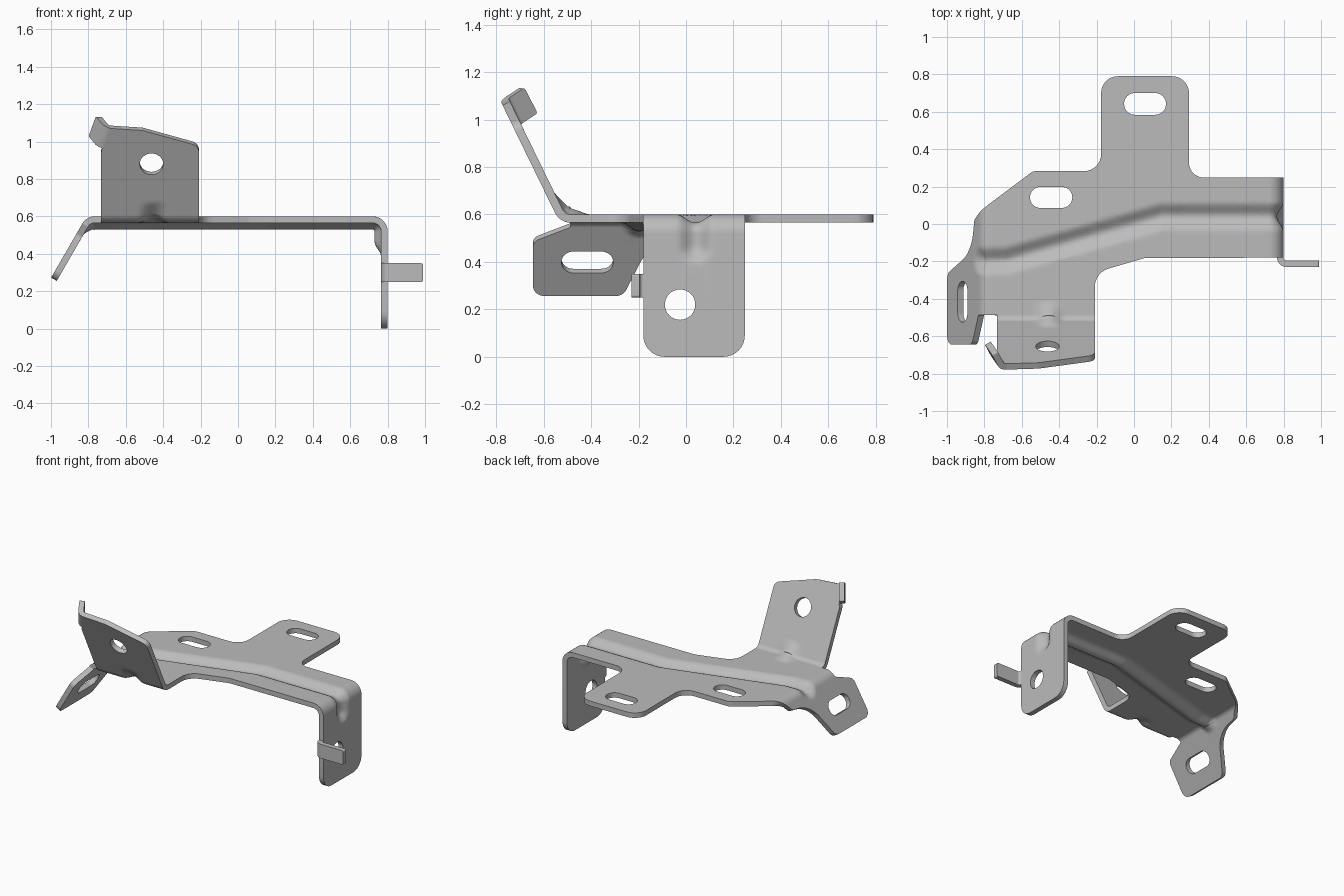
import bpy, bmesh, math
from mathutils import Vector

cube = bpy.data.objects.get("Cube")
if cube:
    bpy.data.objects.remove(cube)

THICK, TOP, CELL = 0.035, 0.6, 0.016


def rounded(points, steps=8):
    """Polygon from (x, y, corner radius) triples with filleted corners."""
    out = []
    for i, (x, y, r) in enumerate(points):
        p = Vector((x, y))
        a = (Vector(points[i - 1][:2]) - p).normalized()
        b = (Vector(points[(i + 1) % len(points)][:2]) - p).normalized()
        if r == 0:
            out.append(p)
            continue
        half = a.angle(b) / 2
        centre = p + (a + b).normalized() * (r / math.sin(half))
        start = p + a * (r / math.tan(half)) - centre
        end = p + b * (r / math.tan(half)) - centre
        sweep = start.angle(end)
        for k in range(steps + 1):
            t = k / steps
            out.append(centre + (start * math.sin((1 - t) * sweep)
                                 + end * math.sin(t * sweep)) / math.sin(sweep))
    return out


def slot(x, y, hx, hy, r):
    r = min(r, min(hx, hy) - 0.0005)
    return rounded([(x - hx, y - hy, r), (x + hx, y - hy, r),
                    (x + hx, y + hy, r), (x - hx, y + hy, r)])


# Flat pattern of the whole sheet, before bending
outline = rounded([
    # right flange, back arm
    (1.366, -.18, .09), (1.366, .248, .09), (.294, .248, .08), (.294, .79, .09),
    (-.176, .79, .09), (-.176, .283, .09), (-.54, .283, .05),
    # left flap
    (-.89, .02, .03), (-.92, -.15, .2), (-1.18, -.265, .05), (-1.18, -.645, .05),
    (-.915, -.645, .04), (-.845, -.487, .01),
    # front flap with its corner lip
    (-.732, -.487, 0), (-.732, -.9, 0), (-.72, -.925, 0), (-.816, -.954, .01),
    (-.776, -1.074, .01), (-.68, -1.045, 0), (-.51, -1.033, .1),
    (-.209, -.94, .05), (-.209, -.26, .1), (.06, -.181, .1),
    # tab on the right flange
    (1.016, -.18, 0), (1.016, -.378, .01), (1.116, -.378, .01), (1.116, -.18, 0)])

holes = [slot(.059, .642, .112, .058, .058),       # back arm slot
         slot(-.443, .142, .113, .056, .056),      # plate slot
         slot(-1.015, -.416, .052, .109, .05),     # left flap slot
         slot(1.146, -.025, .064, .064, .064),     # flange hole
         slot(-.4625, -.833, .063, .063, .063)]    # front flap hole

# Bends: line origin, outward direction, radius, degrees, up/down, region test
BENDS = [
    ((-.70, -.985), (-.956, -.294), .02, 65, 1, lambda u, v: v < -.9 and u < -.6),
    ((0, -.485), (0, -1), .04, 64, 1, lambda u, v: u > -.74 or v < -.8),
    ((0, -.18), (0, -1), .015, 90, 1, lambda u, v: u > .95),
    ((.72, 0), (1, 0), .08, 90, -1, lambda u, v: True),
    ((-.767, 0), (-1, 0), .075, 60, -1, lambda u, v: v > -.7),
]


def bend(p, origin, direction, r, degrees, up):
    n = Vector((*direction, 0)).normalized()
    s = (p - Vector((*origin, 0))).dot(n)
    if s <= 0:
        return p
    arc = r * math.radians(degrees)
    th = min(s, arc) / r
    rest, h = s - min(s, arc), p.z * up
    along = r * math.sin(th) + rest * math.cos(th) - h * math.sin(th)
    rise = r * (1 - math.cos(th)) + rest * math.sin(th) + h * math.cos(th)
    q = p + n * (along - s)
    q.z = rise * up
    return q


GROOVE = [Vector(p) for p in ((-.82, -.198), (-.68, -.195), (.15, .04), (.9, .04))]


def bump(d, width):
    return 0.5 + 0.5 * math.cos(math.pi * min(abs(d) / width, 1))


def pressed(u, v):
    """Height of the stamped groove and of the corner rib."""
    p, best = Vector((u, v)), 9
    for a, b in zip(GROOVE, GROOVE[1:]):
        t = max(0, min(1, (p - a).dot(b - a) / (b - a).length_squared))
        best = min(best, (p - a.lerp(b, t)).length)
    rib = max(0, 1 - abs(v + .507) / .095) * bump(u + .455, .085)
    return .034 * rib - .036 * bump(best, .08)


# Flat sheet with holes, thickened
bm = bmesh.new()
for loop in [outline] + holes:
    vs = [bm.verts.new((p.x, p.y, 0)) for p in loop]
    for i, v in enumerate(vs):
        bm.edges.new((vs[i - 1], v))
bmesh.ops.triangle_fill(bm, use_beauty=True, edges=bm.edges[:], normal=(0, 0, 1))
ext = bmesh.ops.extrude_face_region(bm, geom=bm.faces[:])
bmesh.ops.translate(bm, vec=(0, 0, -THICK),
                    verts=[g for g in ext["geom"] if isinstance(g, bmesh.types.BMVert)])


def cut(co, no):
    bmesh.ops.bisect_plane(bm, geom=bm.verts[:] + bm.edges[:] + bm.faces[:],
                           dist=1e-5, plane_co=co, plane_no=no)


# Cut lines along the bends, then a fine grid for the pressed shapes
for origin, direction, r, deg, up, test in BENDS:
    n = Vector((*direction, 0)).normalized()
    for k in range(9):
        cut(Vector((*origin, 0)) + n * (r * math.radians(deg) * k / 8), n)
for k in range(-56, 62):
    cut((k * CELL, 0, 0), (1, 0, 0))
for k in range(-39, 10):
    cut((0, k * CELL, 0), (0, 1, 0))
bmesh.ops.triangulate(bm, faces=bm.faces[:])

# Press and fold
for vert in bm.verts:
    u, v, h = vert.co
    p = Vector((u, v, h + pressed(u, v)))
    for origin, direction, r, deg, up, test in BENDS:
        if test(u, v):
            p = bend(p, origin, direction, r, deg, up)
    vert.co = p + Vector((0, 0, TOP))
bmesh.ops.recalc_face_normals(bm, faces=bm.faces[:])

mesh = bpy.data.meshes.new("folded_bracket")
bm.to_mesh(mesh)
bm.free()
bracket = bpy.data.objects.new("folded_bracket", mesh)
bpy.context.collection.objects.link(bracket)

# Plain steel
steel = bpy.data.materials.new("grey_steel")
steel.use_nodes = True
colour = (.5, .5, .5, 1)
steel.diffuse_color = colour
steel.node_tree.nodes["Principled BSDF"].inputs["Base Color"].default_value = colour
mesh.materials.append(steel)

bpy.context.view_layer.objects.active = bracket
bracket.select_set(True)
bpy.ops.object.shade_smooth_by_angle(angle=math.radians(35))
